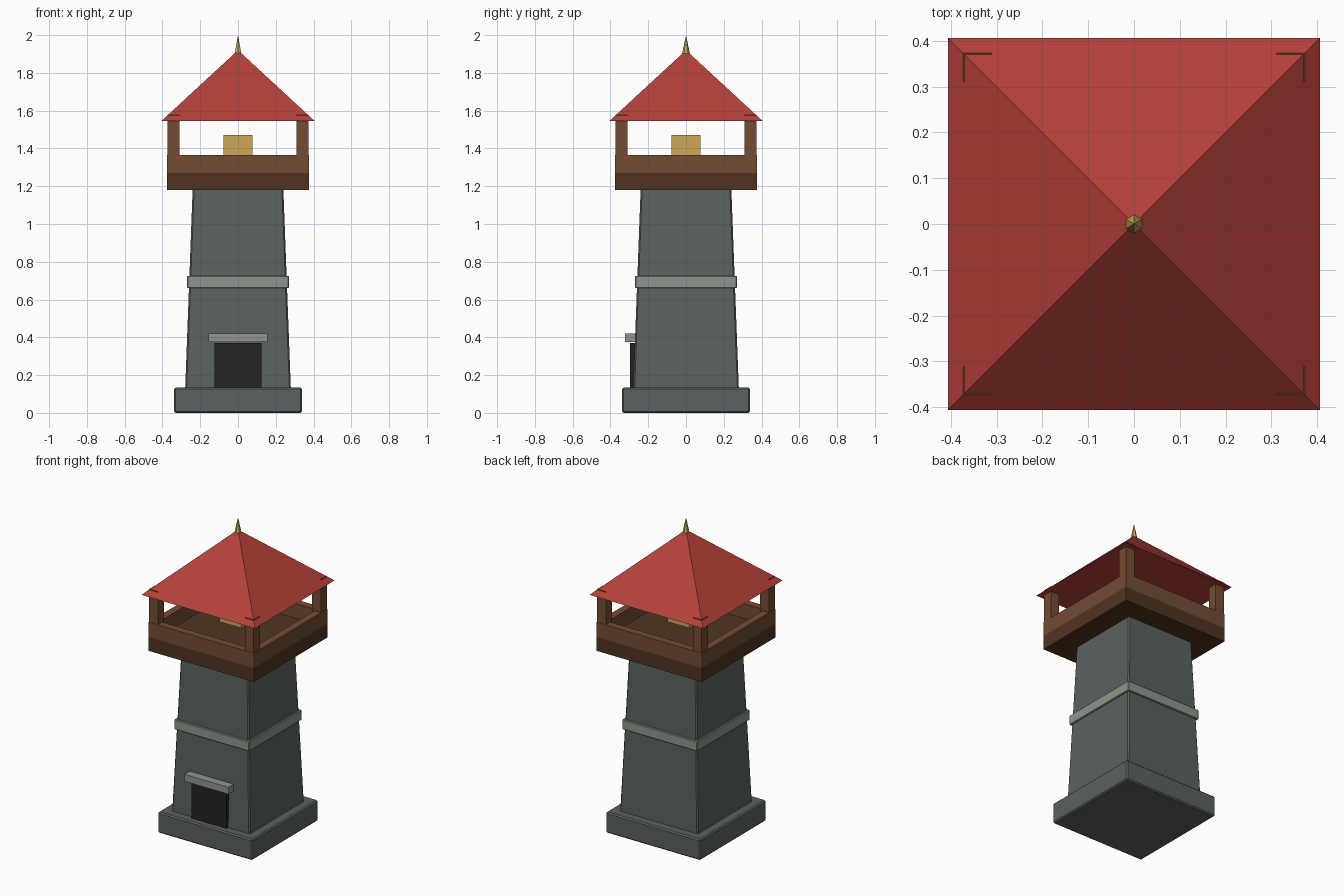
import bpy, bmesh
from math import radians

if "Cube" in bpy.data.objects:
    bpy.data.objects.remove(bpy.data.objects["Cube"], do_unlink=True)


def material(name, rgb):
    # sRGB bytes to linear colour
    lin = [((c / 255 + 0.055) / 1.055) ** 2.4 for c in rgb]
    m = bpy.data.materials.new(name)
    m.use_nodes = True
    m.diffuse_color = (*lin, 1)
    m.node_tree.nodes["Principled BSDF"].inputs["Base Color"].default_value = (*lin, 1)
    return m


stone = material("grey stone", (90, 98, 96))
trim = material("pale stone", (142, 150, 139))
dark = material("dark doorway", (35, 35, 35))
deck_wood = material("dark wood", (80, 52, 33))
wood = material("warm wood", (115, 76, 52))
red = material("red roof", (180, 64, 57))
gold = material("gold", (208, 168, 85))


def box(name, mat, x, y, z, bevel=0, taper=1):
    """Box from (min, max) ranges; taper scales the top face about the axis."""
    bm = bmesh.new()
    bmesh.ops.create_cube(bm, size=1)
    for v in bm.verts:
        k = taper if v.co.z > 0 else 1
        v.co = (x[v.co.x > 0] * k, y[v.co.y > 0] * k, z[v.co.z > 0])
    mesh = bpy.data.meshes.new(name)
    bm.to_mesh(mesh)
    bm.free()
    mesh.materials.append(mat)
    ob = bpy.data.objects.new(name, mesh)
    bpy.context.collection.objects.link(ob)
    if bevel:
        mod = ob.modifiers.new("Bevel", "BEVEL")
        mod.width, mod.segments = bevel, 1
    return ob


def block(name, mat, half, z, **kw):
    return box(name, mat, (-half, half), (-half, half), z, **kw)


def cone(name, mat, sides, radius, z, turn=0):
    bpy.ops.mesh.primitive_cone_add(vertices=sides, radius1=radius, depth=z[1] - z[0],
                                    location=(0, 0, sum(z) / 2), rotation=(0, 0, radians(turn)))
    ob = bpy.context.object
    ob.name = name
    ob.data.materials.append(mat)


# Stone tower
block("base_plinth", stone, 0.338, (0, 0.135), bevel=0.008)
block("tower_shaft", stone, 0.28, (0.12, 1.19), bevel=0.008, taper=0.857)
block("stone_band", trim, 0.269, (0.66, 0.725), bevel=0.004)

# Doorway
box("door", dark, (-0.125, 0.125), (-0.296, -0.2), (0.002, 0.37))
box("door_lintel", trim, (-0.157, 0.157), (-0.322, -0.2), (0.375, 0.42))

# Lookout platform with parapet
OUT, IN = 0.376, 0.328
block("deck", deck_wood, OUT, (1.18, 1.27))
for side, s in (("front", -1), ("back", 1)):
    across = sorted((s * OUT, s * IN))
    box(side + "_rail", wood, (-IN, IN), across, (1.27, 1.365))
for side, s in (("right", -1), ("left", 1)):
    across = sorted((s * OUT, s * IN))
    box(side + "_rail", wood, across, (-OUT, OUT), (1.27, 1.365))

# Corner posts
for sx, nx in ((-1, "right"), (1, "left")):
    for sy, ny in ((-1, "front"), (1, "back")):
        box(f"{ny}_{nx}_post", wood, sorted((sx * 0.311, sx * 0.374)),
            sorted((sy * 0.311, sy * 0.374)), (1.27, 1.578))

# Lantern, roof and finial
block("lantern", gold, 0.077, (1.333, 1.47))
cone("roof", red, 4, 0.406 * 2 ** 0.5, (1.545, 1.92), turn=45)
cone("finial", gold, 6, 0.021, (1.9, 2.0))
